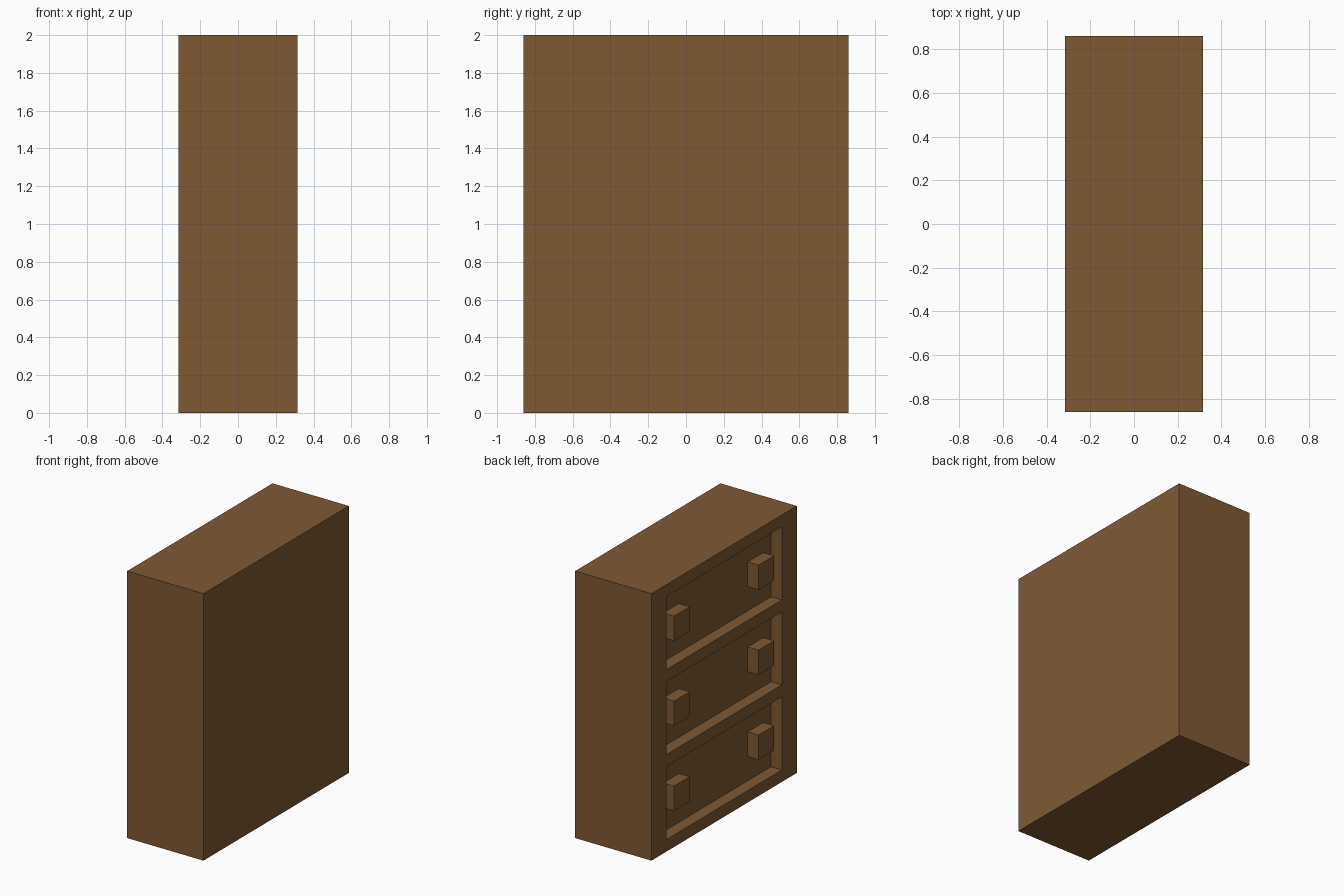
import bpy

if "Cube" in bpy.data.objects:
    bpy.data.objects.remove(bpy.data.objects["Cube"])

HX, HY, H = 0.316, 0.86, 2.0      # half depth, half width, height
RECESS = 0.09                     # how far drawer panels sit back
RAIL = 0.09                       # rails between drawers
OPEN_Y = 0.683                    # half width of each opening
OPEN_H = (H - 4 * RAIL) / 3       # height of each opening
KNOB, KNOB_Y = 0.0925, 0.50       # knob half size and side offset

wood = bpy.data.materials.new("brown wood")
wood.diffuse_color = (0.212, 0.100, 0.034, 1)
wood.use_nodes = True
wood.node_tree.nodes["Principled BSDF"].inputs["Base Color"].default_value = wood.diffuse_color


def box(name, lo, hi):
    """Axis-aligned box between two corners."""
    bpy.ops.mesh.primitive_cube_add(size=1)
    ob = bpy.context.object
    ob.name = name
    for v in ob.data.vertices:
        v.co = [h if c > 0 else l for c, l, h in zip(v.co, lo, hi)]
    ob.data.materials.append(wood)
    return ob


# Solid cabinet body
cabinet = box("cabinet_body", (-HX, -HY, 0), (HX, HY, H))

for i in range(3):
    z0 = RAIL + i * (OPEN_H + RAIL)
    zc = z0 + OPEN_H / 2

    # Recessed drawer opening cut into the -x face
    cutter = box("opening_cutter", (-HX - 0.1, -OPEN_Y, z0),
                 (-HX + RECESS, OPEN_Y, z0 + OPEN_H))
    cutter.hide_render = True
    mod = cabinet.modifiers.new("opening", 'BOOLEAN')
    mod.operation = 'DIFFERENCE'
    mod.solver = 'EXACT'
    mod.object = cutter
    bpy.context.view_layer.objects.active = cabinet
    bpy.ops.object.modifier_apply(modifier=mod.name)
    bpy.data.objects.remove(cutter)

    # Pair of square knobs, flush with the frame
    for side, s in (("left", 1), ("right", -1)):
        y = s * KNOB_Y
        box(f"drawer_{i + 1}_knob_{side}", (-HX, y - KNOB, zc - KNOB),
            (-HX + RECESS, y + KNOB, zc + KNOB))
